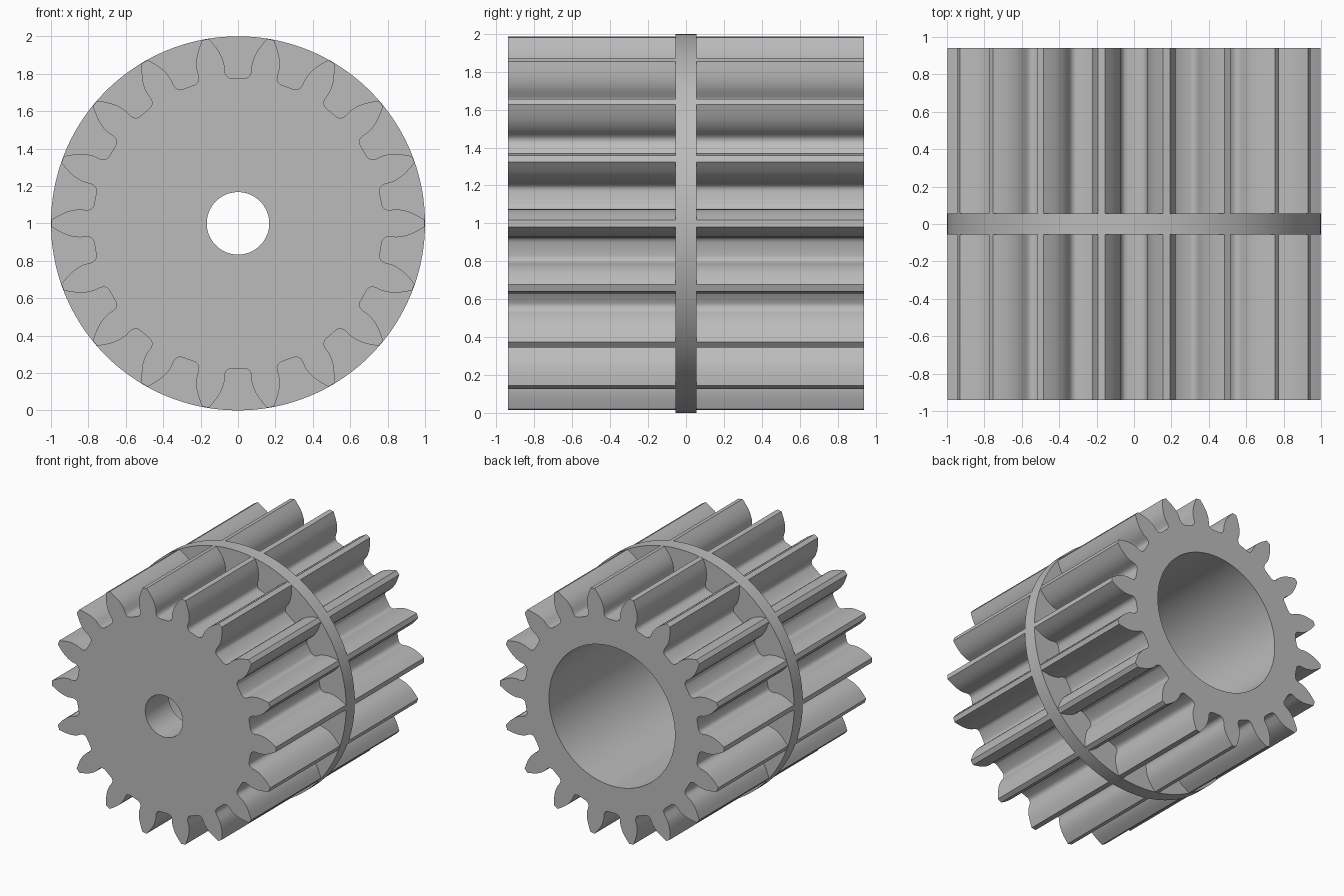
import bpy, bmesh, math

cube = bpy.data.objects.get("Cube")
if cube:
    bpy.data.objects.remove(cube, do_unlink=True)

TEETH = 18
HALF_LENGTH = 0.94
WALL = 0.3          # thickness of the front wall

steel = bpy.data.materials.new("grey metal")
steel.use_nodes = True
GREY = (0.5, 0.5, 0.5, 1)
steel.diffuse_color = GREY
steel.node_tree.nodes["Principled BSDF"].inputs["Base Color"].default_value = GREY


def prism(name, outline, y0, y1):
    """Extrude an x-z outline, given around the axis, from y0 to y1."""
    bm = bmesh.new()
    face = bm.faces.new([bm.verts.new((x, y0, z + 1)) for x, z in outline])
    new = bmesh.ops.extrude_face_region(bm, geom=[face])["geom"]
    bmesh.ops.translate(bm, vec=(0, y1 - y0, 0),
                        verts=[v for v in new if isinstance(v, bmesh.types.BMVert)])
    bmesh.ops.recalc_face_normals(bm, faces=bm.faces)
    mesh = bpy.data.meshes.new(name)
    bm.to_mesh(mesh)
    bm.free()
    mesh.materials.append(steel)
    obj = bpy.data.objects.new(name, mesh)
    bpy.context.collection.objects.link(obj)
    return obj


def circle(radius, sides=144):
    return [(radius * math.sin(math.tau * i / sides),
             radius * math.cos(math.tau * i / sides)) for i in range(sides)]


def combine(target, other, operation):
    """Apply a boolean and remove the helper."""
    mod = target.modifiers.new(operation, "BOOLEAN")
    mod.operation = operation
    mod.solver = "EXACT"
    mod.object = other
    bpy.context.view_layer.objects.active = target
    bpy.ops.object.modifier_apply(modifier=mod.name)
    bpy.data.objects.remove(other, do_unlink=True)


# Half of one tooth gap: rounded root, then a curved flank out to the tip
half_gap = [(0.035, 0.775), (0.048, 0.778), (0.059, 0.785), (0.067, 0.797),
            (0.071, 0.812), (0.073, 0.845), (0.081, 0.875), (0.094, 0.905),
            (0.111, 0.932), (0.131, 0.958), (0.155, 0.986)]
gap = [(-x, z) for x, z in reversed(half_gap)] + half_gap

outline = []
for i in range(TEETH):
    a = math.tau * i / TEETH
    c, s = math.cos(a), math.sin(a)
    outline += [(x * c + z * s, z * c - x * s) for x, z in gap]

# Toothed body with the central flange
gear = prism("pinion_gear", outline, -HALF_LENGTH, HALF_LENGTH)
combine(gear, prism("flange", circle(1), -0.055, 0.055), "UNION")

# Wide bore from the back, narrow shaft hole through the front wall
combine(gear, prism("bore", circle(0.56), WALL - HALF_LENGTH, 1.2), "DIFFERENCE")
combine(gear, prism("shaft_hole", circle(0.167, 72), -1.2, 0), "DIFFERENCE")

bpy.ops.object.select_all(action="DESELECT")
gear.select_set(True)
bpy.context.view_layer.objects.active = gear
bpy.ops.object.shade_smooth_by_angle(angle=math.radians(32))
